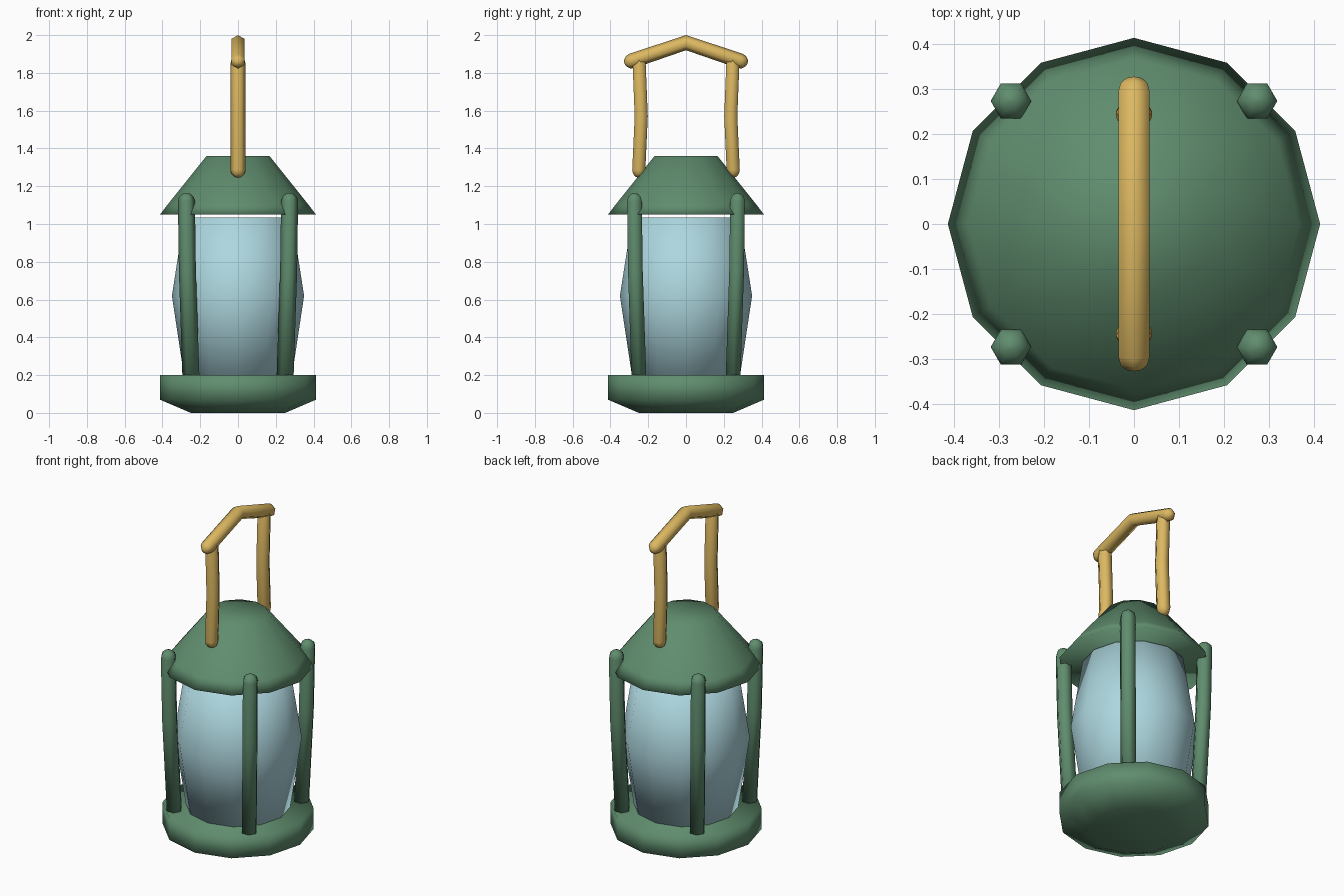
import bpy, bmesh, math
from mathutils import Vector

if "Cube" in bpy.data.objects:
    bpy.data.objects.remove(bpy.data.objects["Cube"])


def material(name, rgb):
    m = bpy.data.materials.new(name)
    m.diffuse_color = (*rgb, 1)
    m.use_nodes = True
    m.node_tree.nodes["Principled BSDF"].inputs["Base Color"].default_value = m.diffuse_color
    return m


GREEN = material("painted green", (0.115, 0.265, 0.155))
GOLD = material("brass", (0.72, 0.48, 0.12))
GLASS = material("pale blue glass", (0.42, 0.68, 0.74))


def loft(name, rings, mat):
    """Bridge equal-sized rings of points, cap both ends, shade smooth."""
    bm = bmesh.new()
    loops = [[bm.verts.new(p) for p in ring] for ring in rings]
    n = len(loops[0])
    for a, b in zip(loops, loops[1:]):
        for i in range(n):
            j = (i + 1) % n
            bm.faces.new((a[i], a[j], b[j], b[i]))
    bm.faces.new(loops[0][::-1])
    bm.faces.new(loops[-1])
    bmesh.ops.recalc_face_normals(bm, faces=bm.faces)
    for f in bm.faces:
        f.smooth = True
    mesh = bpy.data.meshes.new(name)
    bm.to_mesh(mesh)
    bm.free()
    mesh.materials.append(mat)
    ob = bpy.data.objects.new(name, mesh)
    bpy.context.collection.objects.link(ob)
    return ob


def lathe(name, profile, mat, sides=12):
    rings = [[(r * math.cos(math.tau * i / sides),
               r * math.sin(math.tau * i / sides), z) for i in range(sides)]
             for r, z in profile]
    return loft(name, rings, mat)


def rod(name, path, r, mat, phase=0.0, sides=6, round_start=True):
    """Hexagonal rod along a path, with domed ends."""
    pts = [Vector(p) for p in path]
    first = (pts[1] - pts[0]).normalized()
    last = (pts[-1] - pts[-2]).normalized()
    steps = [math.radians(a) for a in (85, 60, 30)]
    stations = []
    if round_start:
        stations += [(pts[0] - first * r * math.sin(a), first, r * math.cos(a)) for a in steps]
    stations.append((pts[0], first, r))
    for a, b, c in zip(pts, pts[1:], pts[2:]):
        stations.append((b, ((b - a).normalized() + (c - b).normalized()).normalized(), r))
    stations.append((pts[-1], last, r))
    stations += [(pts[-1] + last * r * math.sin(a), last, r * math.cos(a)) for a in steps[::-1]]
    rings = []
    for p, t, rad in stations:
        u = Vector((1, 0, 0))
        u = (u - t * u.dot(t)).normalized()
        v = t.cross(u)
        rings.append([p + rad * (u * math.cos(phase + math.tau * i / sides)
                                 + v * math.sin(phase + math.tau * i / sides))
                      for i in range(sides)])
    return loft(name, rings, mat)


# Body: base dish, bulging glass, conical roof
lathe("base", [(0.25, 0.0), (0.413, 0.07), (0.413, 0.2)], GREEN)
lathe("glass", [(0.285, 0.19), (0.35, 0.62), (0.285, 1.035)], GLASS)
lathe("roof", [(0.413, 1.05), (0.367, 1.11), (0.167, 1.36)], GREEN)

# Four corner posts
for sx, sy, label in ((-1, -1, "front_left"), (1, -1, "front_right"),
                      (-1, 1, "back_left"), (1, 1, "back_right")):
    path = [(sx * d, sy * d, z) for d, z in ((0.249, 0.18), (0.268, 0.75), (0.273, 1.12))]
    rod("post_" + label, path, 0.045, GREEN, round_start=False)

# Handle: two bent uprights and a peaked grip
for s, label in ((-1, "front"), (1, "back")):
    rod("handle_upright_" + label,
        [(0, s * 0.25, 1.285), (0, s * 0.237, 1.57), (0, s * 0.248, 1.85)], 0.04, GOLD)
rod("handle_grip", [(0, -0.288, 1.863), (0, 0, 1.96), (0, 0.288, 1.863)], 0.04,
    GOLD, phase=math.radians(30))
